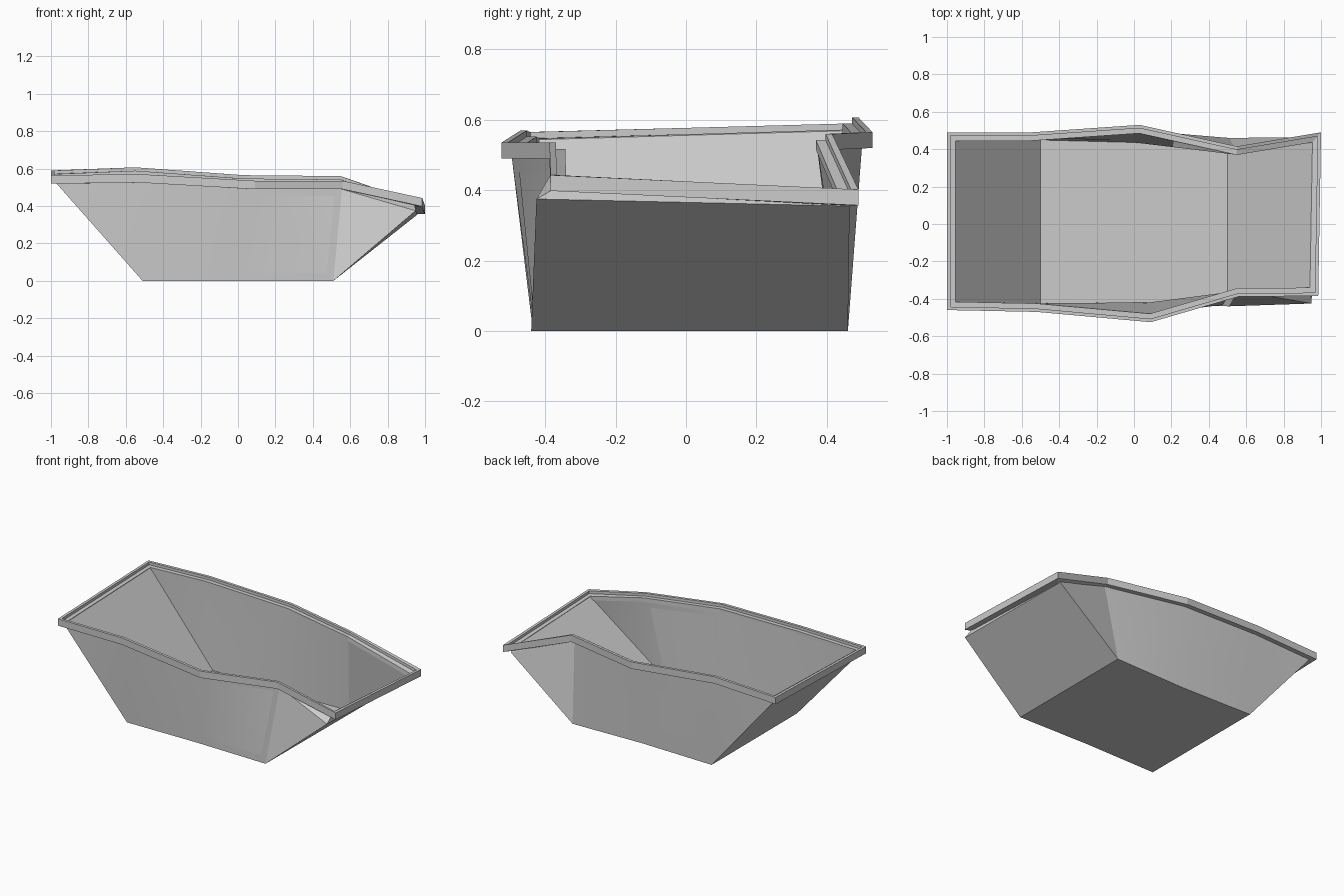
import bpy, bmesh, math
from mathutils import Vector

if "Cube" in bpy.data.objects:
    bpy.data.objects.remove(bpy.data.objects["Cube"])

# Top outer edge of the rim, counter-clockwise from the front left corner
EDGE = [Vector(p) for p in (
    (-1, -.46, .565), (-.52, -.47, .57), (.09, -.525, .535), (.56, -.388, .535), (.985, -.385, .443),
    (1, .49, .402), (.55, .415, .56), (.03, .53, .565), (-.55, .49, .607), (-1, .49, .59))]
# Floor outline; corners repeat so the walls fan out from them
FLOOR = [Vector(p) for p in (
    (-.51, -.435, 0), (-.51, -.435, 0), (0, -.43, 0), (.51, -.44, 0), (.51, -.44, 0),
    (.51, .46, 0), (.51, .46, 0), (0, .447, 0), (-.51, .46, 0), (-.51, .46, 0))]


def inset(loop, d, dz):
    """Move a loop inward by d (mitred in plan) and up by dz."""
    out, n = [], len(loop)
    for i, p in enumerate(loop):
        a = (p - loop[i - 1]).to_2d().normalized()
        b = (loop[(i + 1) % n] - p).to_2d().normalized()
        na, nb = Vector((-a.y, a.x)), Vector((-b.y, b.x))
        m = (na + nb) / (1 + na.dot(nb)) * d
        out.append(p + Vector((m.x, m.y, dz)))
    return out


def loft(name, rings, closed=False, caps=False):
    """Skin a list of matching rings."""
    bm = bmesh.new()
    rows = [[bm.verts.new(p) for p in r] for r in rings]
    n = len(rows[0])
    for k in range(len(rows) if closed else len(rows) - 1):
        lo, hi = rows[k], rows[(k + 1) % len(rows)]
        for i in range(n):
            j = (i + 1) % n
            bm.faces.new((lo[i], lo[j], hi[j], hi[i]))
    if caps:
        bm.faces.new(rows[0])
        bm.faces.new(rows[-1])
    bmesh.ops.remove_doubles(bm, verts=bm.verts, dist=1e-4)
    bmesh.ops.recalc_face_normals(bm, faces=bm.faces)
    me = bpy.data.meshes.new(name)
    bm.to_mesh(me)
    bm.free()
    ob = bpy.data.objects.new(name, me)
    bpy.context.collection.objects.link(ob)
    bpy.ops.object.select_all(action='DESELECT')
    ob.select_set(True)
    bpy.context.view_layer.objects.active = ob
    bpy.ops.object.shade_smooth_by_angle(angle=math.radians(12))
    return ob


# Stepped rim running round the top
PROFILE = [(.045, -.045), (0, -.045), (0, 0), (.018, 0), (.018, -.018), (.045, -.018)]
loft("stepped_rim", [inset(EDGE, d, dz) for d, dz in PROFILE], closed=True)

# Thin-walled tub; its right corners bulge out past the rim
wall_out = inset(EDGE, .03, -.045)
wall_out[4] = Vector((.95, -.425, .375))
wall_out[5] = Vector((.96, .465, .355))
wall_in = inset(EDGE, .044, -.02)
floor_in = [Vector((p.x - math.copysign(.01, p.x) * (abs(p.x) > .1),
                    p.y - math.copysign(.011, p.y), .01)) for p in FLOOR]
loft("tub", [FLOOR, wall_out, wall_in, floor_in])

# Floor panels, under and inside
for name, ring in (("floor_underside", FLOOR), ("floor_inside", floor_in)):
    bm = bmesh.new()
    unique = [p for i, p in enumerate(ring) if (p - ring[i - 1]).length > 1e-4]
    f = bm.faces.new([bm.verts.new(p) for p in unique])
    if name == "floor_underside":
        f.normal_flip()
    me = bpy.data.meshes.new(name)
    bm.to_mesh(me)
    bm.free()
    bpy.context.collection.objects.link(bpy.data.objects.new(name, me))
